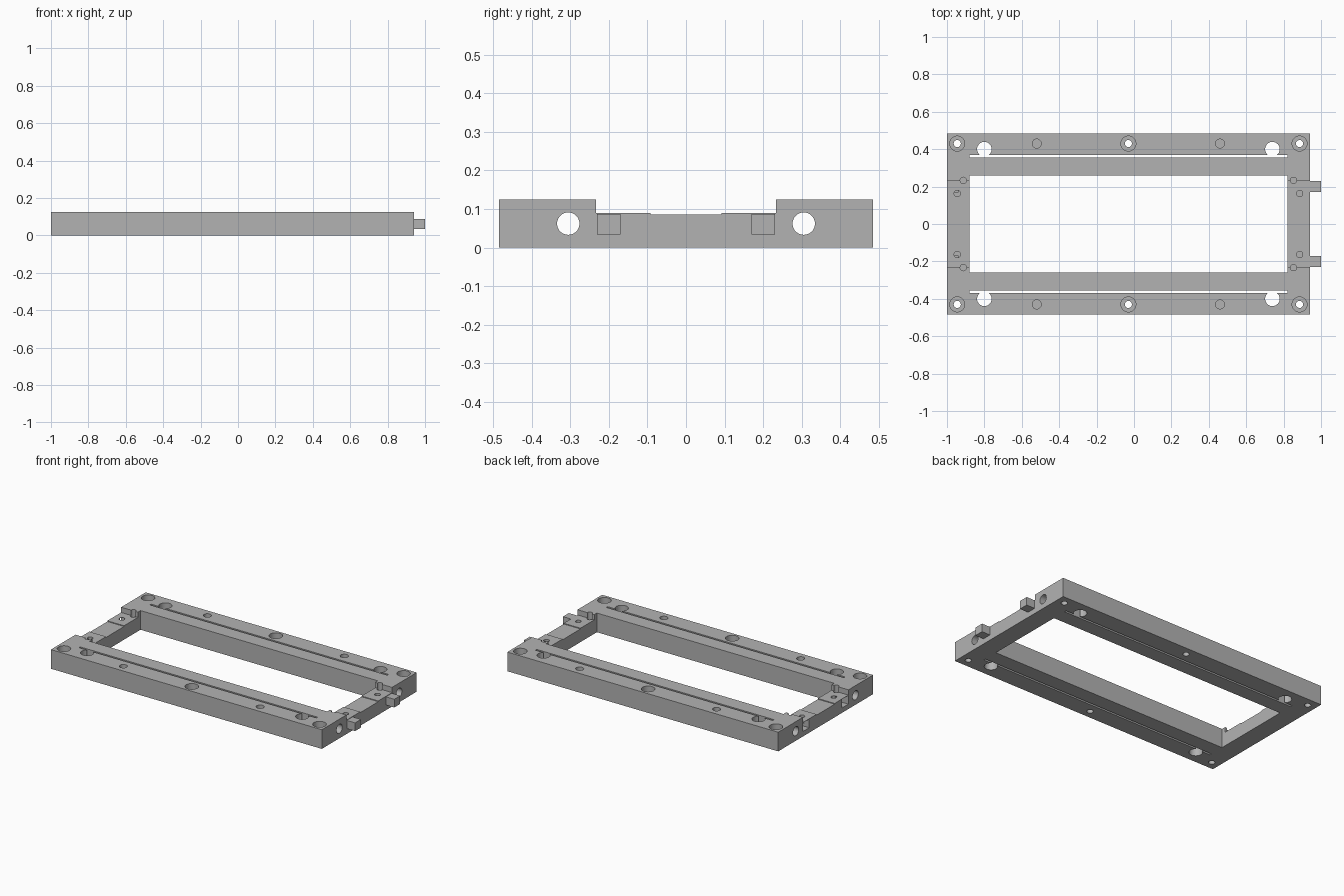
import bpy
import bmesh
from math import pi
from mathutils import Matrix, Vector

if "Cube" in bpy.data.objects:
    bpy.data.objects.remove(bpy.data.objects["Cube"], do_unlink=True)

grey = bpy.data.materials.new("matte grey")
grey.use_nodes = True
COLOUR = (0.45, 0.45, 0.45, 1)
grey.diffuse_color = COLOUR
grey.node_tree.nodes["Principled BSDF"].inputs["Base Color"].default_value = COLOUR

MID = -0.03       # middle of the frame, without the tabs
TOP = 0.124
LEDGE = 0.09      # floor of the end recesses


def to_object(name, bm):
    mesh = bpy.data.meshes.new(name)
    bm.to_mesh(mesh)
    bm.free()
    obj = bpy.data.objects.new(name, mesh)
    bpy.context.scene.collection.objects.link(obj)
    mesh.materials.append(grey)
    return obj


def box(name, x, y, z):
    bm = bmesh.new()
    low, high = Vector((x[0], y[0], z[0])), Vector((x[1], y[1], z[1]))
    place = Matrix.Translation((low + high) / 2) @ Matrix.Diagonal((*(high - low), 1))
    bmesh.ops.create_cube(bm, size=1, matrix=place)
    return to_object(name, bm)


def rod(name, centre, radius, length, along_x=False):
    bm = bmesh.new()
    turn = Matrix.Rotation(pi / 2 if along_x else 0, 4, "Y")
    bmesh.ops.create_cone(bm, cap_ends=True, segments=40, radius1=radius, radius2=radius,
                          depth=length, matrix=Matrix.Translation(centre) @ turn)
    return to_object(name, bm)


def cut(cutter):
    mod = frame.modifiers.new("cut", "BOOLEAN")
    mod.operation = "DIFFERENCE"
    mod.solver = "EXACT"
    mod.object = cutter
    bpy.context.view_layer.objects.active = frame
    bpy.ops.object.modifier_apply(modifier=mod.name)
    bpy.data.objects.remove(cutter, do_unlink=True)


def drill(x, y, radius, floor):
    """Vertical hole from above the frame down to the given floor."""
    height = 0.2 - floor
    cut(rod("drill", (x, y, floor + height / 2), radius, height))


def span(a, b, side):
    return sorted((a * side, b * side))


# Rectangular frame with its large window
frame = box("frame", (-1, 0.94), (-0.485, 0.485), (0, TOP))
cut(box("window", (-0.88, 0.82), (-0.26, 0.26), (-0.1, 0.3)))

# End rails: recess leaving a thin inner lip, and a lower middle gap
for end in (-1, 1):
    outer = [MID + v for v in span(0.844, 1.1, end)]
    cut(box("recess", outer, (-0.233, 0.233), (LEDGE, 0.3)))
    gap = [MID + v for v in span(0.8, 1.1, end)]
    cut(box("gap", gap, (-0.092, 0.092), (0.085, 0.3)))

for side in (-1, 1):
    # Long rails: narrow slot and lengthwise bore
    cut(box("slot", (-0.88, 0.82), span(0.356, 0.369, side), (-0.1, 0.3)))
    cut(rod("bore", (MID, 0.305 * side, 0.062), 0.029, 2.4, along_x=True))
    # Counterbored screw holes
    for offset in (-0.915, 0, 0.915):
        drill(MID + offset, 0.43 * side, 0.04, 0.06)
        drill(MID + offset, 0.43 * side, 0.019, -0.1)
    for end in (-1, 1):
        drill(MID + 0.77 * end, 0.4 * side, 0.039, -0.1)       # guide hole
        drill(MID + 0.49 * end, 0.43 * side, 0.024, 0.05)      # blind hole
        drill(MID + 0.8825 * end, 0.233 * side, 0.017, 0.05)   # recess corner relief
        drill(MID + 0.915 * end, 0.163 * side, 0.017, 0.05)    # ledge screw hole
    # Socket in one end, matching tab on the other
    cut(box("socket", (-1.1, -0.94), span(0.168, 0.232, side), (0.032, 0.088)))
    box("tab_left" if side > 0 else "tab_right", (0.93, 1), span(0.17, 0.23, side), (0.034, 0.087))

# Smooth bores, crisp edges
bpy.ops.object.select_all(action="DESELECT")
frame.select_set(True)
bpy.context.view_layer.objects.active = frame
bpy.ops.object.shade_smooth_by_angle(angle=pi / 6)
